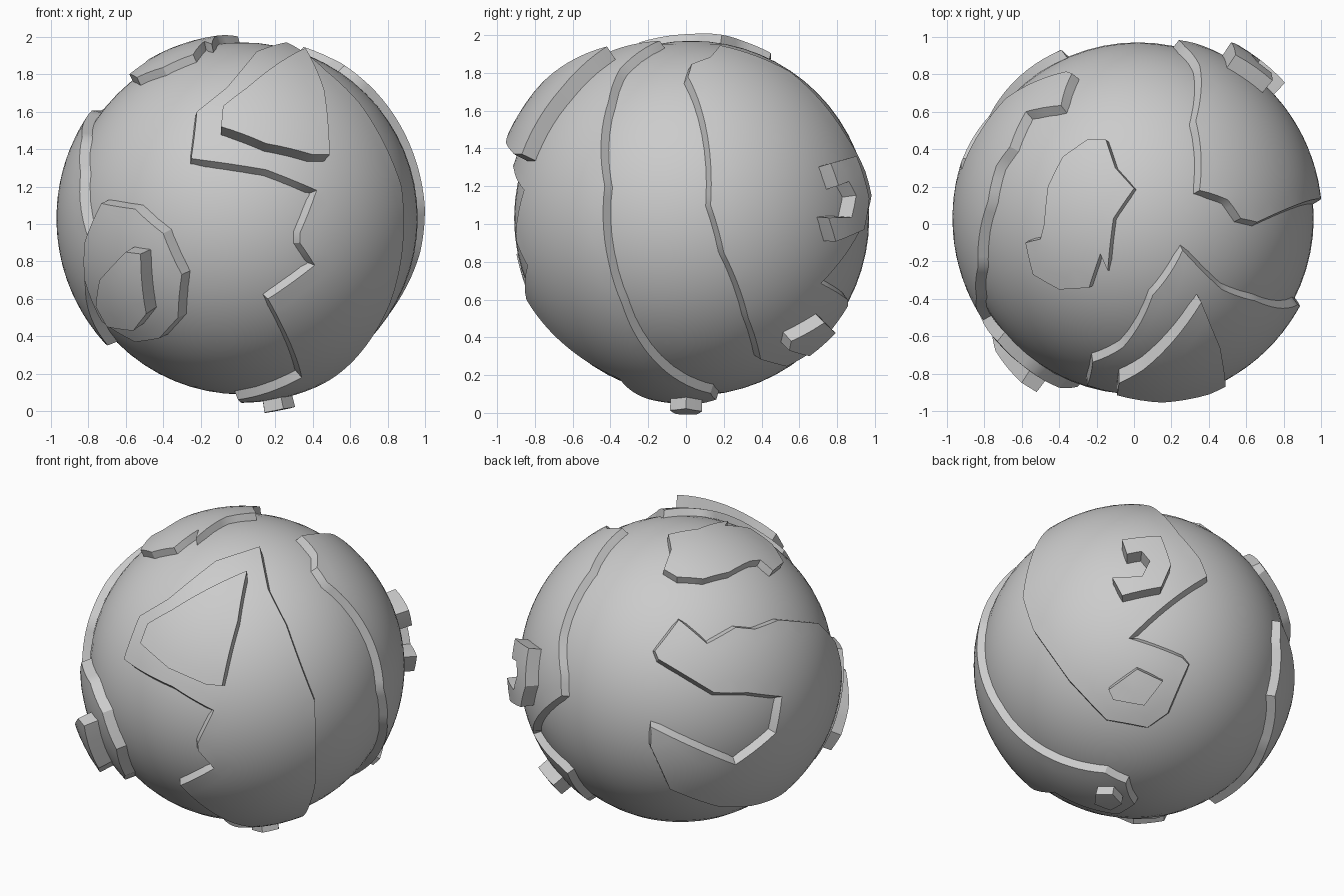
import bpy, bmesh, math
from mathutils import Vector
from mathutils.geometry import delaunay_2d_cdt

if "Cube" in bpy.data.objects:
    bpy.data.objects.remove(bpy.data.objects["Cube"])

C = Vector((0.02, 0.03, 1.03))   # ball centre
R = 0.94                          # ball radius

# viewing directions used to read outlines: azimuth, elevation, vertical origin
FRONT, RIGHT, TOP, BOTTOM = (-90, 0, 1), (0, 0, 1), (-90, 90, 0), (-90, -90, 0)
BELOW, BACK = (53, -28, 0), (127, 28, 0)


def to_dir(view, a, b, rad):
    """Direction from the ball centre to a point seen at (a, b) in a view."""
    az, el = math.radians(view[0]), math.radians(view[1])
    h = Vector((math.cos(az), math.sin(az), 0))
    right = Vector((-math.sin(az), math.cos(az), 0))
    up = Vector((0, 0, math.cos(el))) - h * math.sin(el)
    cam = h * math.cos(el) + Vector((0, 0, math.sin(el)))
    o = C - Vector((0, 0, 1))
    a -= o.dot(right)
    b -= view[2] + o.dot(up)
    depth = math.sqrt(max(0, rad * rad - a * a - b * b))
    return (right * a + up * b + cam * depth).normalized()


def plate(name, rad, parts, flare=0.03, base=R - 0.015):
    """Raised slab that follows the ball, with slightly flared side walls."""
    dirs = [to_dir(v, a, b, rad) for v, pts in parts for a, b in pts]
    mid = sum(dirs, Vector()).normalized()
    ex = mid.orthogonal().normalized()
    ey = mid.cross(ex)

    def flat(d):
        q = Vector((d.dot(ex), d.dot(ey)))
        return q.normalized() * mid.angle(d) if q.length > 1e-6 else Vector((0, 0))

    def curved(q):
        t = q.length
        if t < 1e-6:
            return mid.copy()
        u = q / t
        return mid * math.cos(t) + (ex * u.x + ey * u.y) * math.sin(t)

    corners = [flat(d) for d in dirs]
    n = len(corners)
    area = sum(corners[i - 1].cross(corners[i]) for i in range(n))
    if area < 0:
        corners.reverse()
    ring = []
    for i, p in enumerate(corners):
        q = corners[(i + 1) % n]
        k = max(1, round((q - p).length / 0.06))
        ring += [p.lerp(q, j / k) for j in range(k)]
    m = len(ring)
    lo = [min(p[i] for p in ring) for i in (0, 1)]
    hi = [max(p[i] for p in ring) for i in (0, 1)]
    s = 0.07
    grid = [Vector((lo[0] + s * (i + 0.5 * (j % 2)), lo[1] + s * j))
            for i in range(int((hi[0] - lo[0]) / s) + 1)
            for j in range(int((hi[1] - lo[1]) / s) + 1)]
    grid = [g for g in grid if min((g - p).length for p in ring) > 0.035]
    vs, _, fs, *_ = delaunay_2d_cdt(ring + grid, [], [list(range(m))], 1, 1e-5)

    bm = bmesh.new()
    verts = [bm.verts.new(curved(v) * rad) for v in vs]
    for f in fs:
        bm.faces.new([verts[i] for i in f])
    bmesh.ops.delete(bm, geom=[v for v in bm.verts if not v.link_faces], context='VERTS')
    # outward direction at every rim vertex
    out = {}
    rim = [e for e in bm.edges if e.is_boundary]
    for e in rim:
        a, b = e.verts
        t = (b.co - a.co).normalized()
        d = (a.co + b.co) / 2 - e.link_faces[0].calc_center_median()
        d = (d - t * d.dot(t)).normalized()
        for v in e.verts:
            key = v.co.to_tuple(5)
            out[key] = out.get(key, Vector()) + d
    new = bmesh.ops.extrude_edge_only(bm, edges=rim)['geom']
    for v in [g for g in new if isinstance(g, bmesh.types.BMVert)]:
        o = out[v.co.to_tuple(5)].normalized()
        v.co = (v.co + o * flare).normalized() * base
    bmesh.ops.recalc_face_normals(bm, faces=bm.faces)
    if sum(f.normal.dot(f.calc_center_median()) for f in bm.faces) < 0:
        bmesh.ops.reverse_faces(bm, faces=bm.faces)
    me = bpy.data.meshes.new(name)
    bm.to_mesh(me)
    bm.free()
    ob = bpy.data.objects.new(name, me)
    ob.location = C
    bpy.context.collection.objects.link(ob)
    smooth(ob)


def smooth(ob):
    bpy.ops.object.select_all(action='DESELECT')
    ob.select_set(True)
    bpy.context.view_layer.objects.active = ob
    bpy.ops.object.shade_smooth_by_angle(angle=math.radians(30))


# ball
bpy.ops.mesh.primitive_uv_sphere_add(segments=64, ring_count=32, radius=R, location=C)
bpy.context.object.name = "ball"
smooth(bpy.context.object)

# front plate running from the top to the bottom, and the slab on it
plate("front_plate", 0.985, [
    (TOP, [(0.26, -0.14), (0.1, -0.38), (-0.06, -0.66)]),
    (FRONT, [(-0.22, 1.6), (-0.25, 1.35), (-0.18, 1.34), (0.15, 1.29), (0.42, 1.18),
             (0.33, 0.95), (0.33, 0.9), (0.41, 0.78), (0.16, 0.6), (0.34, 0.18)]),
    (BOTTOM, [(0.0, 0.15), (0.02, -0.03), (0.2, -0.16), (0.34, -0.13)]),
    (RIGHT, [(-0.34, 0.58), (-0.41, 0.8), (-0.43, 1.2), (-0.41, 1.65), (-0.35, 1.82)])])
plate("front_upper_slab", 1.07, [
    (FRONT, [(0.36, 1.94), (0.46, 1.72), (0.49, 1.37), (0.4, 1.37), (0.15, 1.43),
             (-0.09, 1.52), (-0.08, 1.63), (0.05, 1.73)])], 0.02)

# right and back plate with a deep notch, a hook and a stud
plate("right_plate", 0.985, [
    (TOP, [(0.27, 0.95), (0.35, 0.85), (0.33, 0.55), (0.35, 0.18), (0.5, 0.13), (0.57, 0.03)]),
    (RIGHT, [(0.01, 1.78), (0.13, 1.1), (0.2, 0.85), (0.33, 0.5), (0.38, 0.35)]),
    (BELOW, [(-0.2, -0.33), (0.05, -0.37), (0.17, -0.28), (0.29, 0.02), (0.25, 0.06),
             (-0.08, 0.17), (0.4, 0.57)])])
plate("back_hook", 1.07, [
    (BELOW, [(-0.13, 0.78), (0.11, 0.81), (0.17, 0.63), (0.11, 0.49), (-0.13, 0.43),
             (-0.19, 0.54), (-0.01, 0.55), (0.04, 0.65), (-0.01, 0.71), (-0.1, 0.69)])], 0.015)
plate("back_stud", 1.06, [
    (BELOW, [(-0.2, -0.15), (-0.03, -0.02), (0.13, -0.09), (0.02, -0.24), (-0.17, -0.21)])], 0.02)

# left plate, shaped like an open ring
plate("left_plate", 0.99, [
    (BACK, [(-0.22, 0.08), (-0.07, 0.27), (0.1, 0.12), (0.28, 0.22), (0.4, 0.21), (0.55, 0.27),
            (0.8, 0.26), (0.91, 0.15), (0.95, -0.1), (0.88, -0.4), (0.6, -0.76), (0.38, -0.84),
            (0.17, -0.85), (-0.13, -0.75), (-0.25, -0.5), (-0.25, -0.38), (0.27, -0.61),
            (0.52, -0.42), (0.56, -0.2), (0.35, -0.18), (0.14, -0.18), (-0.2, 0.03)])])

# top plate
plate("top_plate", 0.985, [
    (TOP, [(-0.25, 0.45), (-0.15, 0.45), (-0.1, 0.3), (0.0, 0.19), (-0.11, 0.03), (-0.14, -0.25),
           (-0.18, -0.16), (-0.24, -0.34), (-0.4, -0.35), (-0.54, -0.27), (-0.58, -0.1),
           (-0.5, -0.08), (-0.48, 0.0), (-0.46, 0.2), (-0.38, 0.36)])], 0.015)

# front left plate and the stud on it
plate("front_left_plate", 1.0, [
    (FRONT, [(-0.73, 1.11), (-0.55, 1.08), (-0.4, 0.95), (-0.3, 0.73), (-0.32, 0.5), (-0.42, 0.39),
             (-0.55, 0.37), (-0.73, 0.48), (-0.82, 0.7), (-0.82, 0.9)])], 0.035)
plate("front_left_stud", 1.09, [
    (FRONT, [(-0.6, 0.85), (-0.52, 0.84), (-0.49, 0.52), (-0.56, 0.43), (-0.7, 0.45),
             (-0.76, 0.56), (-0.74, 0.7)])], 0.03)

# small foot underneath
plate("bottom_foot", 1.047, [
    (BOTTOM, [(0.215 + 0.09 * math.cos(k * math.tau / 5), 0.09 * math.sin(k * math.tau / 5))
              for k in range(5)])], 0.005)
